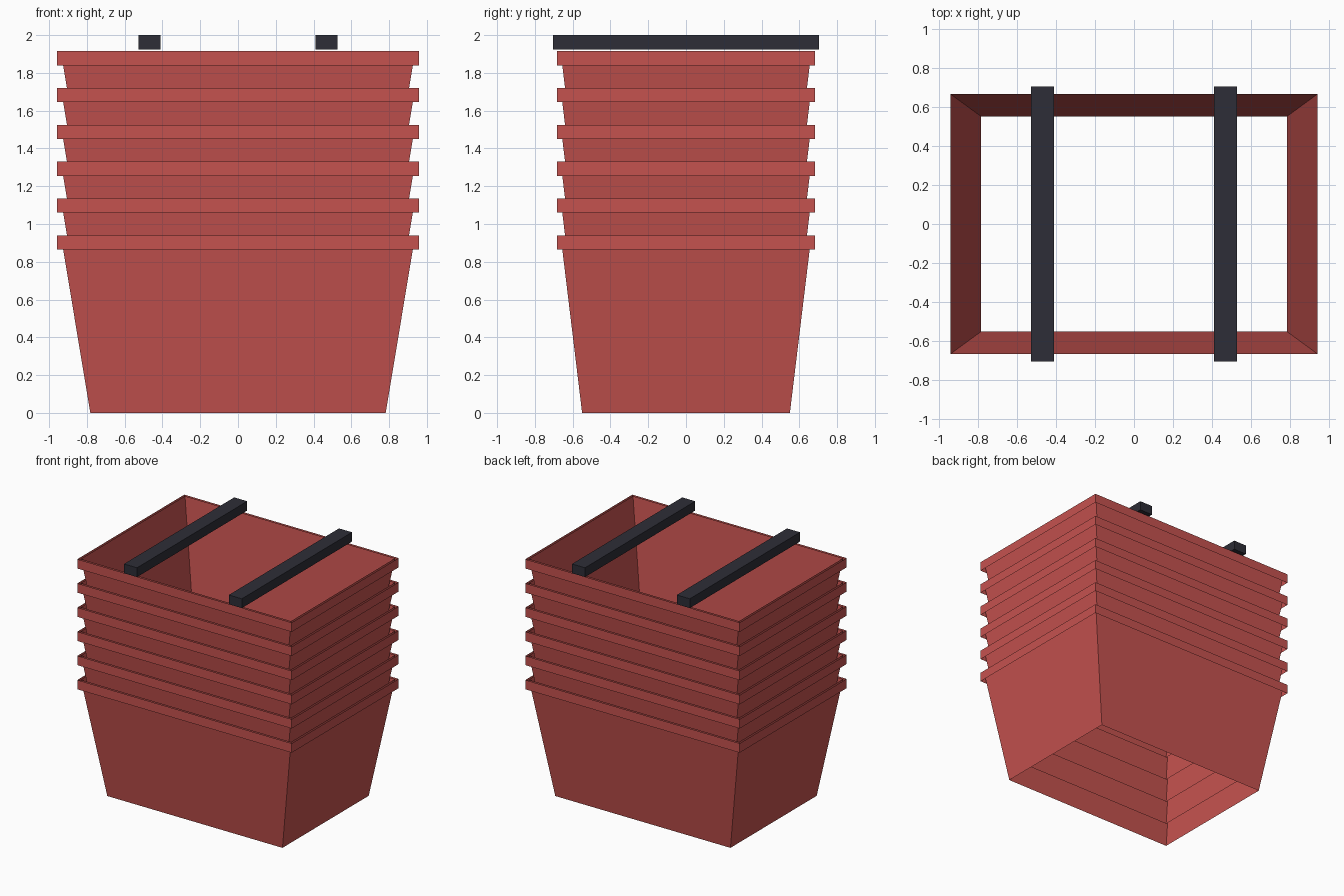
import bpy, bmesh

if "Cube" in bpy.data.objects:
    bpy.data.objects.remove(bpy.data.objects["Cube"])


def material(name, rgb):
    m = bpy.data.materials.new(name)
    m.diffuse_color = (*rgb, 1)
    m.use_nodes = True
    m.node_tree.nodes["Principled BSDF"].inputs["Base Color"].default_value = m.diffuse_color
    return m


RED = material("basket red", (0.56, 0.085, 0.078))
BLACK = material("handle black", (0.027, 0.027, 0.038))


def finish(name, bm, mat):
    me = bpy.data.meshes.new(name)
    bm.to_mesh(me)
    bm.free()
    me.materials.append(mat)
    ob = bpy.data.objects.new(name, me)
    bpy.context.collection.objects.link(ob)


def sleeve(bm, low, high):
    """Four thin walls between two (half x, half y, z) rectangles, open at both ends."""
    rings = [[bm.verts.new((sx * hx, sy * hy, z))
              for sx, sy in ((-1, -1), (1, -1), (1, 1), (-1, 1))]
             for hx, hy, z in (low, high)]
    for i in range(4):
        j = (i + 1) % 4
        bm.faces.new((rings[0][i], rings[0][j], rings[1][j], rings[1][i]))


# Six nested baskets: tapered open body plus upright rim band
for n in range(6):
    z = n * 0.195
    bm = bmesh.new()
    sleeve(bm, (0.782, 0.55, z), (0.938, 0.664, z + 0.94))
    finish(f"basket_body_{n + 1}", bm, RED)
    bm = bmesh.new()
    sleeve(bm, (0.957, 0.682, z + 0.865), (0.957, 0.682, z + 0.94))
    finish(f"basket_rim_{n + 1}", bm, RED)

# Two handle bars lying across the top
for side, x in (("left", -0.468), ("right", 0.468)):
    bm = bmesh.new()
    bmesh.ops.create_cube(bm, size=1)
    for v in bm.verts:
        v.co = (x + v.co.x * 0.116, v.co.y * 1.406, 1.9625 + v.co.z * 0.075)
    finish(f"handle_bar_{side}", bm, BLACK)
